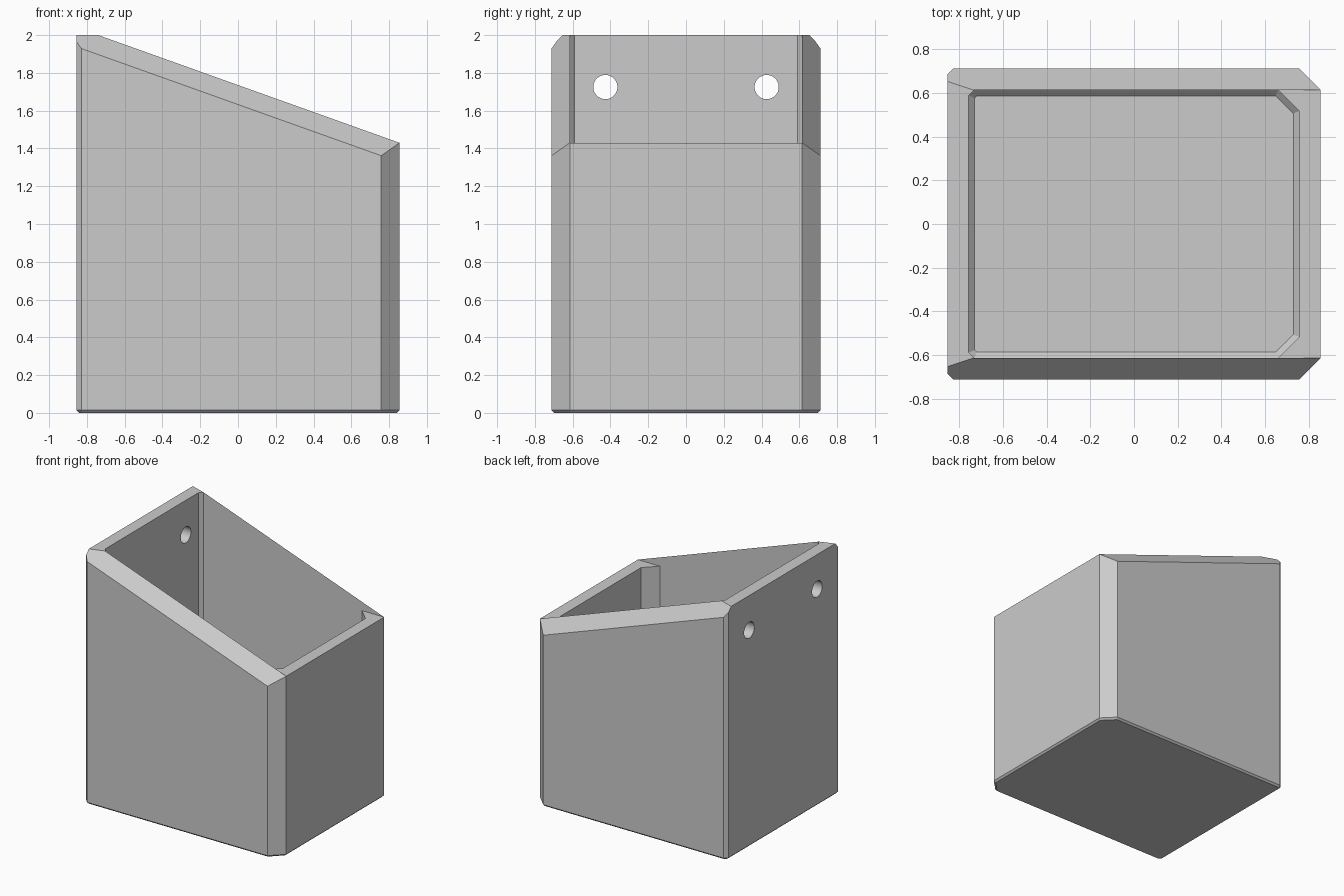
import bpy, bmesh, math
from mathutils import Vector

if "Cube" in bpy.data.objects:
    bpy.data.objects.remove(bpy.data.objects["Cube"])

HALF_X, HALF_Y, HEIGHT = 0.855, 0.712, 2.0
WALL, FRONT_CUT, BACK_CUT = 0.097, 0.097, 0.026
INNER_Y = HALF_Y - WALL
LIP_Z = 1.43                                   # low wall height
SLOPE = (HEIGHT - LIP_Z) / (HALF_X + 0.74)     # fall of the side rims
DROP = math.sqrt(1 + SLOPE * SLOPE)            # outward fall of the rim bevel

grey = bpy.data.materials.new("plain grey")
grey.use_nodes = True
grey.diffuse_color = (0.6, 0.6, 0.6, 1)
grey.node_tree.nodes["Principled BSDF"].inputs["Base Color"].default_value = (0.6, 0.6, 0.6, 1)


def section(inset, edge, z):
    """Rectangle with cut corners, shrunk evenly by inset + edge."""
    d = inset + edge
    x, y = HALF_X - d, HALF_Y - d
    f = FRONT_CUT - edge * (2 - math.sqrt(2))
    b = BACK_CUT - edge * (2 - math.sqrt(2))
    half = [(x, y - f), (x - f, y), (-x + b, y), (-x, y - b)]
    return [(px, py, z) for px, py in half] + [(px, -py, z) for px, py in reversed(half)]


def loft(name, rings):
    bm = bmesh.new()
    loops = [[bm.verts.new(p) for p in ring] for ring in rings]
    n = len(loops[0])
    for low, high in zip(loops, loops[1:]):
        for i in range(n):
            j = (i + 1) % n
            bm.faces.new((low[i], low[j], high[j], high[i]))
    bm.faces.new(loops[0][::-1])
    bm.faces.new(loops[-1])
    bmesh.ops.recalc_face_normals(bm, faces=bm.faces)
    mesh = bpy.data.meshes.new(name)
    bm.to_mesh(mesh)
    bm.free()
    ob = bpy.data.objects.new(name, mesh)
    bpy.context.collection.objects.link(ob)
    mesh.materials.append(grey)
    return ob


def slice_off(ob, point, normal):
    bm = bmesh.new()
    bm.from_mesh(ob.data)
    cut = bmesh.ops.bisect_plane(bm, geom=bm.verts[:] + bm.edges[:] + bm.faces[:],
                                 plane_co=point, plane_no=normal, clear_outer=True)
    edges = [e for e in cut["geom_cut"] if isinstance(e, bmesh.types.BMEdge)]
    bmesh.ops.contextual_create(bm, geom=edges)
    bmesh.ops.recalc_face_normals(bm, faces=bm.faces)
    bm.to_mesh(ob.data)
    bm.free()


def carve(ob, cutter):
    cutter.hide_render = True
    mod = ob.modifiers.new("carve", 'BOOLEAN')
    mod.operation, mod.solver, mod.object = 'DIFFERENCE', 'EXACT', cutter
    bpy.context.view_layer.objects.active = ob
    bpy.ops.object.modifier_apply(modifier=mod.name)
    bpy.data.objects.remove(cutter)


# Outer block with a thin bevel round the foot
holder = loft("wall_holder", [section(0, 0.014, 0), section(0, 0, 0.014), section(0, 0, 2.5)])

# Sloping bevelled side rims, then the level top of the tall wall
for side in (-1, 1):
    slice_off(holder, Vector((HALF_X, side * INNER_Y, LIP_Z)), Vector((SLOPE, side * DROP, 1)))
slice_off(holder, Vector((0, 0, HEIGHT)), Vector((0, 0, 1)))

# Level lip of the low wall, between the side rims
lip = [(0.3, -INNER_Y), (1.2, -INNER_Y), (1.2, INNER_Y), (0.3, INNER_Y)]
carve(holder, loft("lip_cutter", [[(x, y, z) for x, y in lip] for z in (LIP_Z, 2.6)]))

# Hollow inside with a bevel round the floor
carve(holder, loft("hollow_cutter", [section(WALL, 0.028, WALL),
                                     section(WALL, 0, WALL + 0.028),
                                     section(WALL, 0, 2.6)]))

# Two screw holes through the tall wall
for side in (-1, 1):
    bpy.ops.mesh.primitive_cylinder_add(vertices=48, radius=0.064, depth=0.4,
                                        location=(-HALF_X, side * 0.427, 1.725),
                                        rotation=(0, math.pi / 2, 0))
    carve(holder, bpy.context.object)

# Flat faces, smooth only inside the holes
bpy.ops.object.select_all(action='DESELECT')
holder.select_set(True)
bpy.context.view_layer.objects.active = holder
bpy.ops.object.shade_smooth_by_angle(angle=math.radians(15))
